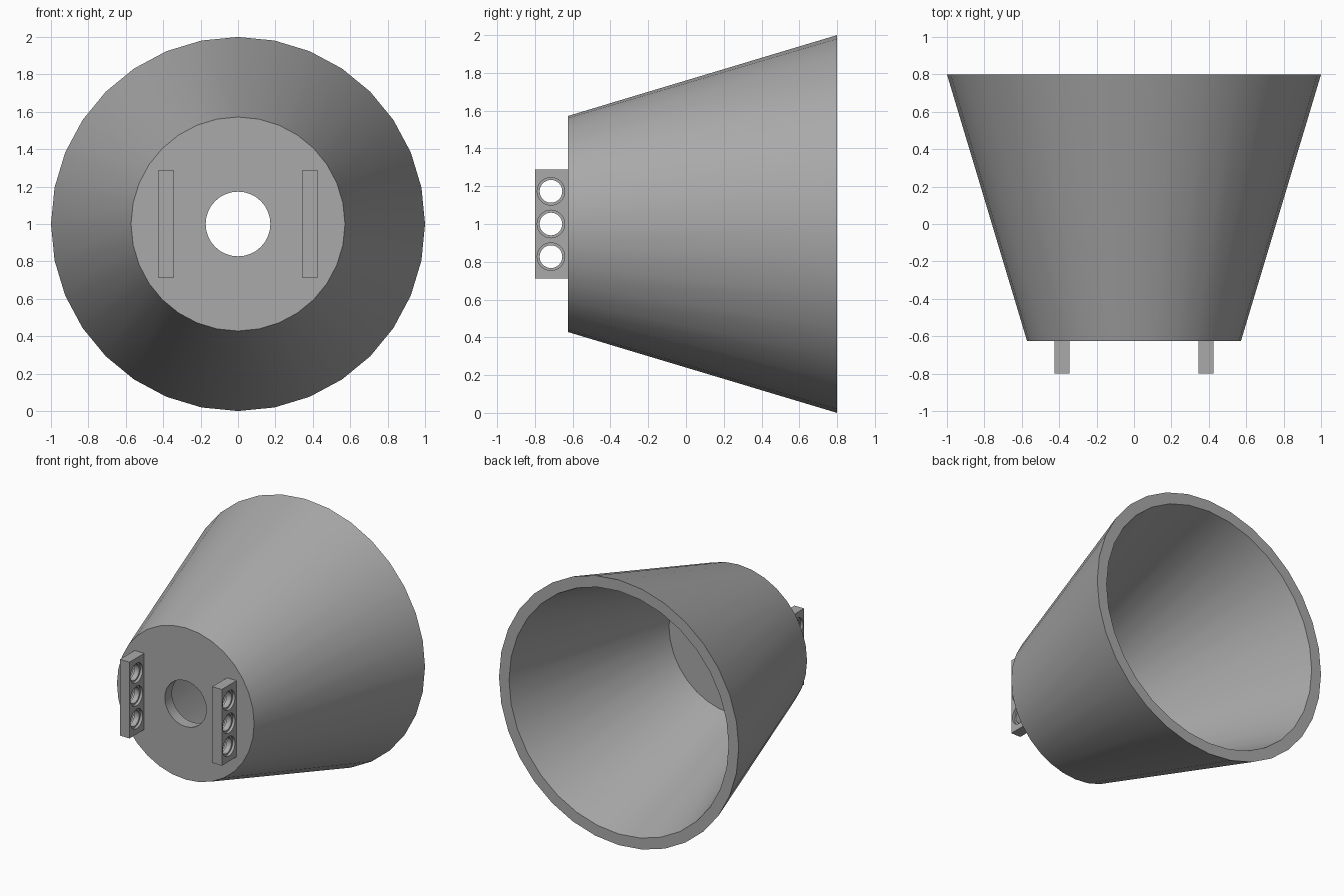
import bpy, math
from math import cos, sin, tau

if "Cube" in bpy.data.objects:
    bpy.data.objects.remove(bpy.data.objects["Cube"])

gray = bpy.data.materials.new("neutral gray")
gray.use_nodes = True
color = (0.4, 0.4, 0.4, 1)
gray.diffuse_color = color
gray.node_tree.nodes["Principled BSDF"].inputs["Base Color"].default_value = color

SEGMENTS = 32
AXIS_Z = 1.0


def lathe(name, profile, axis, center, closed=True):
    """Spin (radius, along) points round the x or y axis through center."""
    verts, faces = [], []
    n = len(profile)
    cx, cy, cz = center
    for i in range(SEGMENTS):
        c, s = cos(tau * i / SEGMENTS), sin(tau * i / SEGMENTS)
        for r, t in profile:
            verts.append((cx + r * c, cy + t, cz + r * s) if axis == "y"
                         else (cx + t, cy + r * c, cz + r * s))
    for i in range(SEGMENTS):
        a, b = i * n, (i + 1) % SEGMENTS * n
        for j in range(n if closed else n - 1):
            k = (j + 1) % n
            faces.append((a + j, a + k, b + k, b + j))
    if not closed:
        faces.append([i * n for i in range(SEGMENTS)])
        faces.append([i * n + n - 1 for i in range(SEGMENTS)])
    mesh = bpy.data.meshes.new(name)
    mesh.from_pydata(verts, [], faces)
    obj = bpy.data.objects.new(name, mesh)
    bpy.context.collection.objects.link(obj)
    select(obj)
    bpy.ops.object.mode_set(mode="EDIT")
    bpy.ops.mesh.select_all(action="SELECT")
    bpy.ops.mesh.normals_make_consistent(inside=False)
    bpy.ops.object.mode_set(mode="OBJECT")
    return obj


def select(obj):
    bpy.ops.object.select_all(action="DESELECT")
    obj.select_set(True)
    bpy.context.view_layer.objects.active = obj


def finish(obj):
    obj.data.materials.clear()
    obj.data.materials.append(gray)
    select(obj)
    bpy.ops.object.shade_smooth_by_angle(angle=math.radians(30))


# Hollow tapered shell with a bored front wall
shell = lathe("tapered_shell",
              [(0.173, -0.625), (0.572, -0.625), (1.0, 0.8),
               (0.916, 0.8), (0.52, -0.54), (0.173, -0.54)],
              "y", (0, 0, AXIS_Z))
finish(shell)

# Two mounting plates, each with three holes recessed on both faces
WIDTH, RECESS = 0.08, 0.02
HALF = WIDTH / 2
stepped = [(0.073, -0.06), (0.073, RECESS - HALF), (0.06, RECESS - HALF),
           (0.06, HALF - RECESS), (0.073, HALF - RECESS), (0.073, 0.06)]
for side, x in (("left", 0.385), ("right", -0.385)):
    bpy.ops.mesh.primitive_cube_add(size=1, location=(x, -0.7125, AXIS_Z))
    plate = bpy.context.object
    plate.name = side + "_mounting_plate"
    plate.scale = (WIDTH, 0.175, 0.575)
    bpy.ops.object.transform_apply(location=True, rotation=False, scale=True)
    for row in (-1, 0, 1):
        cutter = lathe("hole_cutter", stepped, "x",
                       (x, -0.715, AXIS_Z + row * 0.173), closed=False)
        cutter.hide_render = True
        select(plate)
        cut = plate.modifiers.new("hole", "BOOLEAN")
        cut.operation = "DIFFERENCE"
        cut.solver = "EXACT"
        cut.object = cutter
        bpy.ops.object.modifier_apply(modifier=cut.name)
        bpy.data.objects.remove(cutter)
    finish(plate)
